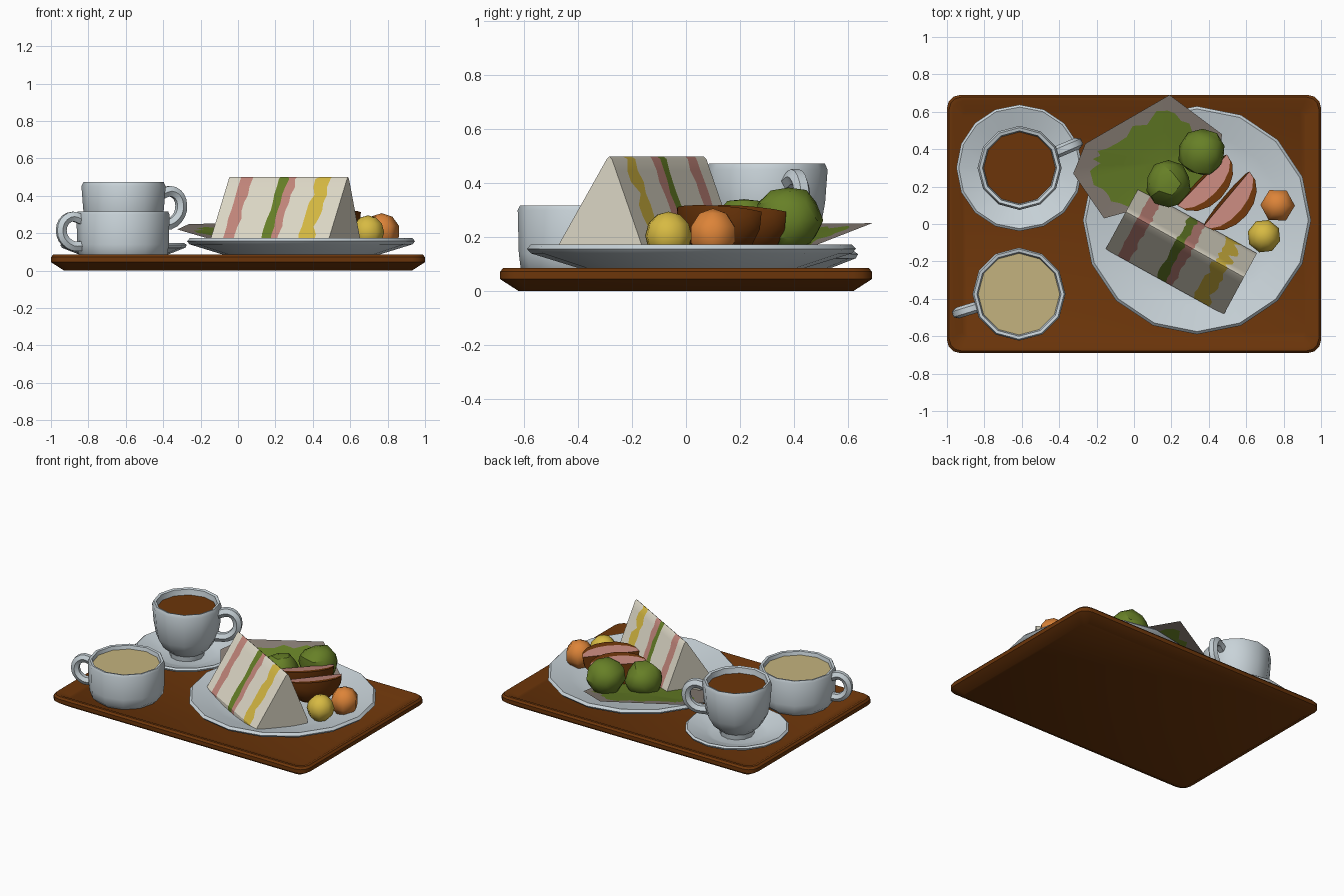
import bpy, bmesh, math, random
from mathutils import Vector, Matrix

random.seed(4)
cube = bpy.data.objects.get("Cube")
if cube:
    bpy.data.objects.remove(cube, do_unlink=True)


def material(name, r, g, b):
    m = bpy.data.materials.new(name)
    m.use_nodes = True
    m.diffuse_color = (r, g, b, 1)
    bsdf = next(n for n in m.node_tree.nodes if n.type == 'BSDF_PRINCIPLED')
    bsdf.inputs["Base Color"].default_value = (r, g, b, 1)
    return m


ceramic = material("pale blue ceramic", .58, .65, .69)
brown = material("warm brown", .15, .036, .003)
soup_mat = material("creamy soup", .55, .45, .21)
bread = material("white bread", .74, .70, .58)
pink = material("pink ham", .55, .24, .20)
green = material("leaf green", .135, .215, .02)
yellow = material("egg yellow", .68, .49, .055)
orange = material("orange", .72, .23, .04)
grey = material("grey paper", .25, .21, .18)


def finish(name, bm, mats, angle=40, closed=True):
    if closed:
        bmesh.ops.recalc_face_normals(bm, faces=bm.faces)
    mesh = bpy.data.meshes.new(name)
    bm.to_mesh(mesh)
    bm.free()
    for m in mats:
        mesh.materials.append(m)
    ob = bpy.data.objects.new(name, mesh)
    bpy.context.collection.objects.link(ob)
    select(ob)
    bpy.ops.object.shade_smooth_by_angle(angle=math.radians(angle))


def select(ob):
    bpy.ops.object.select_all(action='DESELECT')
    ob.select_set(True)
    bpy.context.view_layer.objects.active = ob


def loft(bm, rings, caps=True):
    """Bridge equal-length closed rings; returns the faces of each band."""
    loops = [[bm.verts.new(p) for p in ring] for ring in rings]
    n = len(loops[0])
    bands = []
    for a, b in zip(loops, loops[1:]):
        bands.append([bm.faces.new((a[i], a[(i + 1) % n], b[(i + 1) % n], b[i]))
                      for i in range(n)])
    if caps:
        bm.faces.new(loops[0][::-1])
        bm.faces.new(loops[-1])
    return bands


def lathe(name, centre, profile, segs, mat):
    bm = bmesh.new()
    loft(bm, [[(centre[0] + r * math.cos(i * math.tau / segs),
                centre[1] + r * math.sin(i * math.tau / segs), z)
               for i in range(segs)] for r, z in profile])
    finish(name, bm, [mat])


def handle(name, centre, degrees, path, radius):
    d = Vector((math.cos(math.radians(degrees)), math.sin(math.radians(degrees))))
    curve = bpy.data.curves.new(name, 'CURVE')
    curve.dimensions = '3D'
    curve.bevel_depth, curve.bevel_resolution = radius, 1
    curve.resolution_u = 4
    sp = curve.splines.new('BEZIER')
    sp.bezier_points.add(len(path) - 1)
    for bp, (r, z) in zip(sp.bezier_points, path):
        bp.co = (centre[0] + d.x * r, centre[1] + d.y * r, z)
        bp.handle_left_type = bp.handle_right_type = 'AUTO'
    curve.materials.append(ceramic)
    ob = bpy.data.objects.new(name, curve)
    bpy.context.collection.objects.link(ob)
    select(ob)
    bpy.ops.object.convert(target='MESH')
    bpy.ops.object.shade_smooth_by_angle(angle=math.radians(50))


# Tray: rounded rectangle with sloping sides and a sunken floor
def rounded_rect(inset, z):
    pts, r = [], .07
    for k, (sx, sy) in enumerate([(1, 1), (-1, 1), (-1, -1), (1, -1)]):
        for j in range(4):
            a = math.radians(90 * k + 30 * j)
            c = (r - inset * .5)
            pts.append((sx * (1 - inset - c) + c * math.cos(a),
                        sy * (.69 - inset - c) + c * math.sin(a), z))
    return pts


bm = bmesh.new()
loft(bm, [rounded_rect(i, z) for i, z in
          [(.07, 0), (0, .045), (0, .072), (.012, .085), (.03, .085), (.085, .055)]])
finish("tray", bm, [brown])

# Crockery
plate_c, cup_c, bowl_c = (.337, .02), (-.612, .3), (-.615, -.375)
lathe("plate", plate_c, [(.36, .055), (.40, .08), (.595, .14), (.61, .157),
                         (.595, .173), (.46, .14), (.38, .122)], 16, ceramic)
lathe("saucer", cup_c, [(.17, .055), (.21, .075), (.33, .122), (.338, .137),
                        (.325, .147), (.2, .105), (.17, .095)], 16, ceramic)
lathe("teacup", cup_c, [(.11, .09), (.115, .13), (.165, .175), (.2, .24), (.216, .33),
                        (.225, .45), (.215, .473), (.198, .468), (.188, .40), (.15, .3)],
      12, ceramic)
lathe("tea", cup_c, [(.18, .41), (.192, .43)], 12, brown)
handle("teacup_handle", cup_c, 23, [(.2, .405), (.29, .42), (.335, .35), (.29, .26), (.18, .24)], .032)
lathe("soup_bowl", bowl_c, [(.205, .055), (.238, .085), (.245, .14), (.249, .30), (.241, .317),
                            (.225, .314), (.217, .28), (.2, .2)], 12, ceramic)
lathe("soup", bowl_c, [(.21, .27), (.218, .29)], 12, soup_mat)
handle("soup_bowl_handle", bowl_c, 197, [(.22, .27), (.30, .285), (.345, .215), (.30, .14), (.22, .13)], .03)

# Sandwich: wedge cut along its length into wavy-edged layers
steps, low, slope = 8, .15, .34
outline = [(-.03, .12)]
outline += [(.6 * i / steps - .03, low + slope * i / steps) for i in range(steps + 1)]
outline += [(.6, .5)]
outline += [(1 - .37 * i / steps, low + slope * i / steps) for i in range(steps, -1, -1)]
outline += [(1, .12)]
origin, along, across = Vector((-.147, -.125)), Vector((.632, -.350)), Vector((.172, .318))
layers = [(.1, .005, bread), (.2, .012, pink), (.43, .01, bread), (.5, .012, green),
          (.57, .012, pink), (.75, .02, bread), (.85, .035, yellow), (1, 0, bread)]
mats = [bread, pink, green, yellow]
bm = bmesh.new()
rings = []
for t, wave, _ in [(0, 0, bread)] + layers:
    ring = []
    for f, z in outline:
        p = origin + along * (t + random.uniform(-wave, wave)) + across * f
        ring.append((p.x, p.y, z))
    rings.append(ring)
for band, (_, _, mat) in zip(loft(bm, rings), layers):
    for f in band:
        f.material_index = mats.index(mat)
finish("sandwich", bm, mats, 30)

# Tilted paper sheet with a ragged salad leaf lying on it
corners = [Vector(c) for c in [(-.325, .27, .22), (-.26, .43, .25), (.19, .69, .252),
                               (.47, .48, .17), (.45, .2, .15), (-.16, .03, .172)]]
centre = Vector((.15, .33, .182))
edge = [a.lerp(b, k / 6) for a, b in zip(corners, corners[1:] + corners[:1]) for k in range(6)]

bm = bmesh.new()
bands = loft(bm, [[centre.lerp(p, s + random.uniform(-w, w)) for p in edge]
                  for s, w in [(0, 0), (.45, 0), (.79, .09), (1, 0)]], caps=False)
for f in bands[2]:
    f.material_index = 1
bmesh.ops.remove_doubles(bm, verts=bm.verts, dist=.0001)
for f in bm.faces:
    f.normal_update()
    if f.normal.z < 0:
        f.normal_flip()
finish("salad_leaf_sheet", bm, [green, grey], 30, closed=False)


# Round vegetables
def sprout(name, loc, radius):
    bm = bmesh.new()
    bmesh.ops.create_icosphere(bm, subdivisions=2, radius=radius)
    for v in bm.verts:
        v.co = Vector(loc) + v.co * random.uniform(.92, 1.08)
    finish(name, bm, [green], 35)


def tomato(name, loc, radius, segs, rings, mat):
    bm = bmesh.new()
    bmesh.ops.create_uvsphere(bm, u_segments=segs, v_segments=rings, radius=radius,
                              matrix=Matrix.Translation(loc) @ Matrix.Rotation(.5, 4, 'Z'))
    finish(name, bm, [mat], 65)


sprout("green_sprout_back", (.367, .38, .262), .126)
sprout("green_sprout_front", (.185, .215, .23), .12)
tomato("yellow_tomato", (.695, -.065, .205), .09, 8, 6, yellow)
tomato("orange_tomato", (.768, .1, .21), .097, 6, 5, orange)


# Wedges: sector of an ellipsoid, brown skin and rind with a pink top cut
def wedge(name, loc, degrees):
    bm = bmesh.new()
    arcs, n, r = 5, 8, .14
    profile = [(8, .7)] + [(8 - 105 * j / arcs, 1) for j in range(arcs + 1)]
    rows = []
    for deg, scale in profile:
        a = math.radians(deg)
        rows.append([bm.verts.new((r * scale * math.sin(t) * math.cos(a), -.19 * math.cos(t),
                                   1.25 * r * scale * math.sin(t) * math.sin(a)))
                     for t in [math.pi * i / n for i in range(1, n)]])
    tips = [bm.verts.new((0, y, 0)) for y in (-.19, .19)]
    for p, q in zip(rows, rows[1:]):
        for i in range(n - 2):
            bm.faces.new((p[i], p[i + 1], q[i + 1], q[i]))
        bm.faces.new((tips[0], p[0], q[0]))
        bm.faces.new((tips[1], q[-1], p[-1]))
    bm.faces.new([tips[0]] + rows[0] + [tips[1]]).material_index = 1
    bm.faces.new([tips[0]] + rows[-1] + [tips[1]])
    bm.transform(Matrix.Translation(loc) @ Matrix.Rotation(math.radians(degrees), 4, 'Z'))
    finish(name, bm, [brown, pink], 35)


wedge("wedge_left", (.365, .235, .295), -44)
wedge("wedge_right", (.495, .135, .295), -40)
